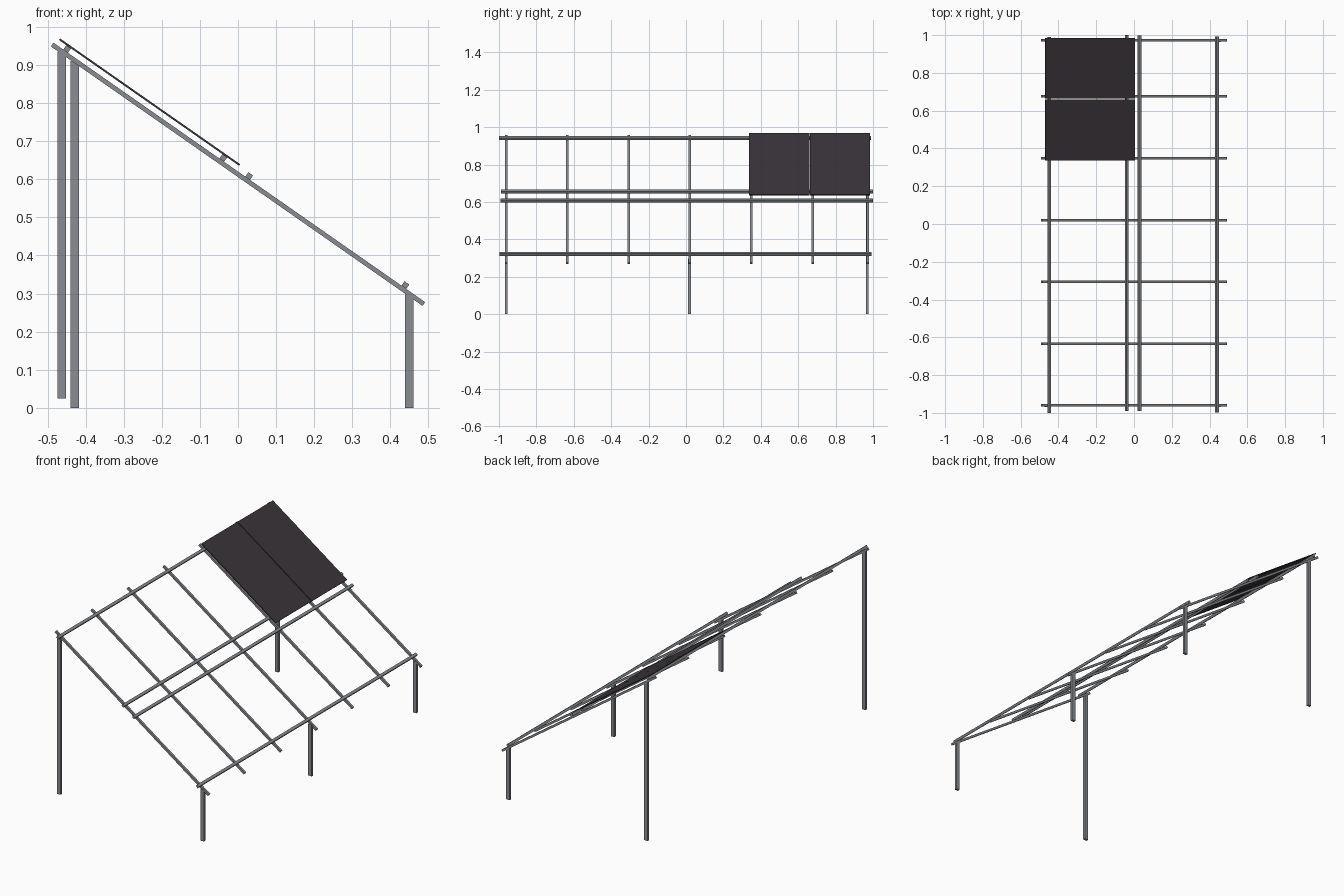
import bpy, math
from mathutils import Matrix, Vector

if "Cube" in bpy.data.objects:
    bpy.data.objects.remove(bpy.data.objects["Cube"])

def material(name, rgb):
    m = bpy.data.materials.new(name)
    m.diffuse_color = (*rgb, 1)
    m.use_nodes = True
    m.node_tree.nodes["Principled BSDF"].inputs["Base Color"].default_value = m.diffuse_color
    return m

STEEL = material("galvanised steel", (0.25, 0.265, 0.285))
DARK = material("dark panel", (0.043, 0.035, 0.043))

SLOPE = math.atan(0.698)
TILT = Matrix.Translation((0, 0, 0.613)) @ Matrix.Rotation(SLOPE, 4, 'Y')

def box(name, size, center, mat, frame=Matrix()):
    """Box of a given size, placed in a frame (identity or the roof slope)."""
    bpy.ops.mesh.primitive_cube_add(size=1)
    ob = bpy.context.object
    ob.name = name
    ob.data.transform(Matrix.Diagonal((*size, 1)))
    ob.matrix_world = frame @ Matrix.Translation(Vector(center))
    ob.data.materials.append(mat)
    return ob

def along(x):
    """Distance along the slope for a horizontal position x."""
    return x / math.cos(SLOPE)

# Sloping rafters
for y in (-0.96, -0.634, -0.305, 0.021, 0.348, 0.677, 0.972):
    box("rafter", (1.19, 0.013, 0.012), (0, y, 0), STEEL, TILT)

# Long purlins lying on the rafters
for x, y in ((-0.456, -0.005), (-0.046, 0.005), (0.022, 0.004), (0.432, -0.002)):
    box("purlin", (0.015, 1.99, 0.014), (along(x), y, 0.013), STEEL, TILT)

# Posts: three low ones, two tall ones
for x, y, bottom in ((0.45, -0.962, 0), (0.45, 0.019, 0), (0.45, 0.97, 0),
                     (-0.463, -0.962, 0.025), (-0.429, 0.97, 0)):
    top = 0.613 - 0.698 * x - 0.002
    box("post", (0.022, 0.014, top - bottom),
        (x, y, (top + bottom) / 2), STEEL)

# Two panels side by side with a narrow gap
for y0, y1 in ((0.336, 0.659), (0.664, 0.985)):
    box("panel", (0.577, y1 - y0, 0.005),
        (along(-0.245), (y0 + y1) / 2, 0.0225), DARK, TILT)
